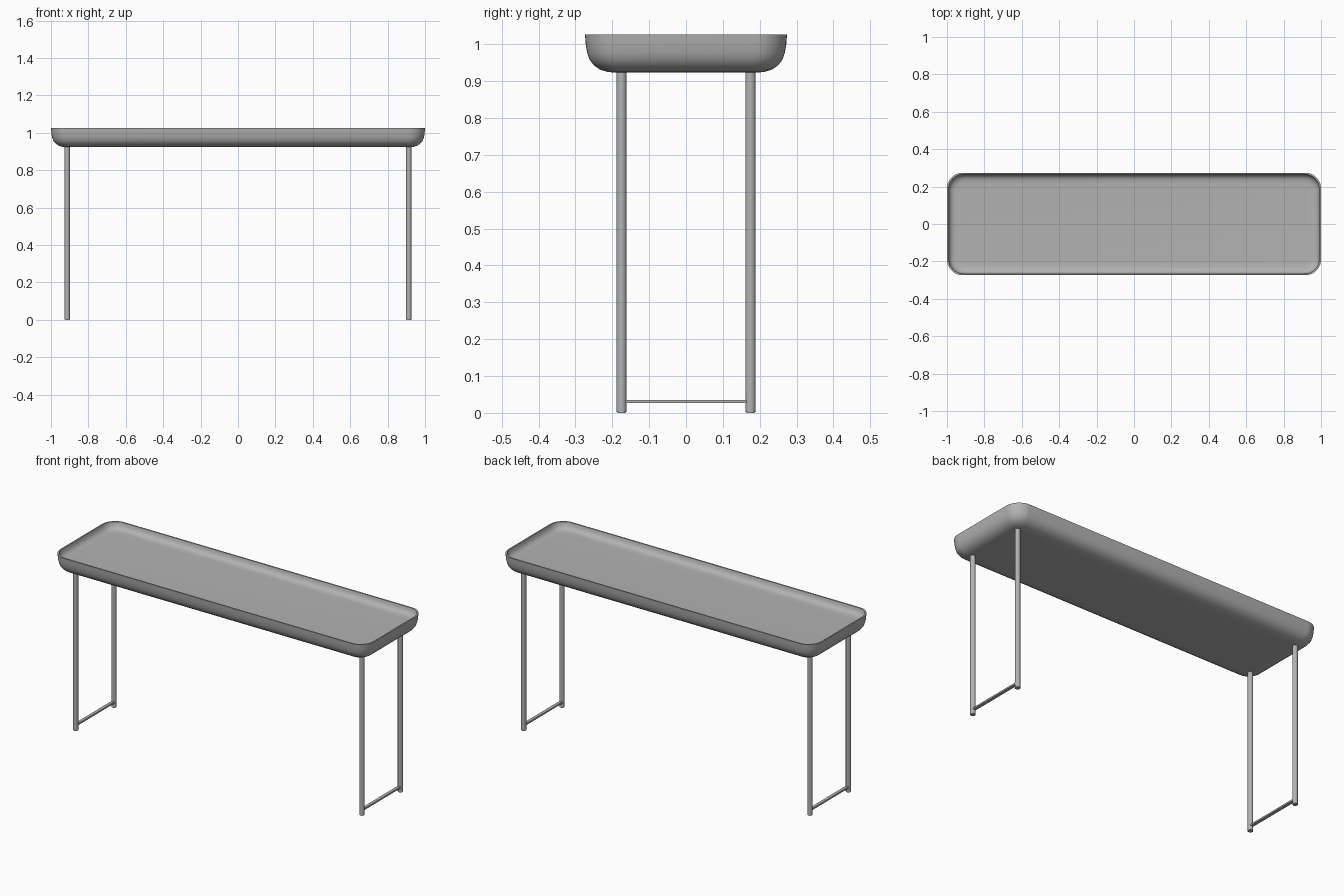
import bpy, bmesh, math
from mathutils import Matrix, Vector

cube = bpy.data.objects.get("Cube")
if cube:
    bpy.data.objects.remove(cube, do_unlink=True)

grey = bpy.data.materials.new("soft grey")
grey.use_nodes = True
colour = (0.45, 0.45, 0.45, 1)
grey.diffuse_color = colour
grey.node_tree.nodes["Principled BSDF"].inputs["Base Color"].default_value = colour


def add_part(name, bm, smooth_angle=40):
    bmesh.ops.recalc_face_normals(bm, faces=bm.faces)
    mesh = bpy.data.meshes.new(name)
    bm.to_mesh(mesh)
    bm.free()
    mesh.materials.append(grey)
    obj = bpy.data.objects.new(name, mesh)
    bpy.context.collection.objects.link(obj)
    bpy.ops.object.select_all(action='DESELECT')
    obj.select_set(True)
    bpy.context.view_layer.objects.active = obj
    bpy.ops.object.shade_smooth_by_angle(angle=math.radians(smooth_angle))
    return obj


def rounded_rect(half_x, half_y, radius, z, steps=10):
    points = []
    for corner, (sx, sy) in enumerate([(1, 1), (-1, 1), (-1, -1), (1, -1)]):
        for i in range(steps + 1):
            a = math.pi / 2 * (corner + i / steps)
            points.append((sx * (half_x - radius) + radius * math.cos(a),
                           sy * (half_y - radius) + radius * math.sin(a), z))
    return points


# Tray top: rounded rectangles lofted from the underside, over the rim, to the floor
profile = [(0.085, 0.923), (0.062, 0.925), (0.042, 0.931), (0.025, 0.942),
           (0.013, 0.957), (0.006, 0.976), (0.002, 1.0), (0.0, 1.026),
           (0.008, 1.026), (0.011, 1.012), (0.017, 1.0), (0.027, 0.992),
           (0.042, 0.988), (0.06, 0.987)]
bm = bmesh.new()
rings = []
for inset, z in profile:
    points = rounded_rect(1 - inset, 0.274 - inset, max(0.085 - inset * 0.7, 0.02), z)
    rings.append([bm.verts.new(p) for p in points])
for low, high in zip(rings, rings[1:]):
    for i in range(len(low)):
        j = (i + 1) % len(low)
        bm.faces.new((low[i], low[j], high[j], high[i]))
bm.faces.new(rings[0])
bm.faces.new(rings[-1])
add_part("tray_top", bm)

# Round legs with softened feet, joined by a flat bar at each end
for side, sx in (("left", 1), ("right", -1)):
    for end, sy in (("front", -1), ("back", 1)):
        bm = bmesh.new()
        bmesh.ops.create_cone(bm, cap_ends=True, segments=24, radius1=0.014,
                              radius2=0.014, depth=0.93,
                              matrix=Matrix.Translation((sx * 0.913, sy * 0.175, 0.465)))
        foot = [e for e in bm.edges if all(v.co.z < 0.01 for v in e.verts)]
        bmesh.ops.bevel(bm, geom=foot, offset=0.003, segments=2, affect='EDGES')
        add_part(f"{end}_{side}_leg", bm)

    bm = bmesh.new()
    bmesh.ops.create_cube(bm, size=1)
    bmesh.ops.scale(bm, vec=Vector((0.018, 0.34, 0.009)), verts=bm.verts)
    bmesh.ops.translate(bm, vec=Vector((sx * 0.913, 0, 0.031)), verts=bm.verts)
    add_part(f"{side}_foot_bar", bm)
